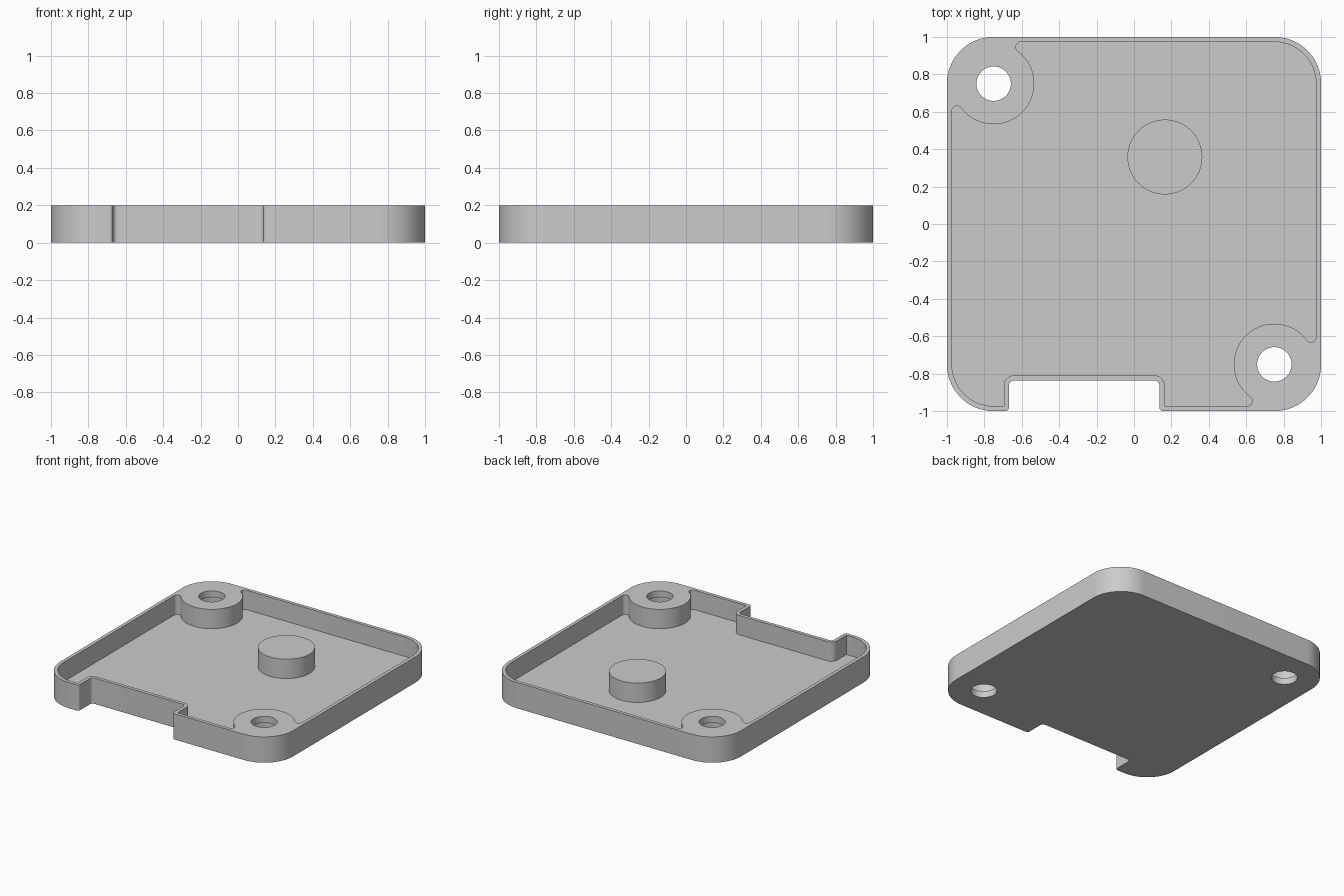
import bpy
import bmesh
from math import cos, sin, pi, radians, sqrt, atan2
from mathutils import Vector

if "Cube" in bpy.data.objects:
    bpy.data.objects.remove(bpy.data.objects["Cube"])

HEIGHT, FLOOR, WALL = 0.2, 0.05, 0.027
INNER = 1 - WALL
BOSS, BOSS_R, HOLE_R = 0.75, 0.217, 0.092
NOTCH_L, NOTCH_R, NOTCH_Y = -0.668, 0.136, -0.837

grey = bpy.data.materials.new("plain grey")
grey.use_nodes = True
grey.diffuse_color = (0.6, 0.6, 0.6, 1)
grey.node_tree.nodes["Principled BSDF"].inputs["Base Color"].default_value = (0.6, 0.6, 0.6, 1)


def arc(cx, cy, r, a0, a1, n):
    angles = [a0 + (a1 - a0) * i / n for i in range(n + 1)]
    return [(cx + r * cos(a), cy + r * sin(a)) for a in angles]


def rounded(corners):
    """Outline from (x, y, radius) corners; right-angled ones get a fillet."""
    out = []
    for i, (x, y, r) in enumerate(corners):
        p = Vector((x, y))
        if r == 0:
            out.append(p)
            continue
        u = (Vector(corners[i - 1][:2]) - p).normalized()
        v = (Vector(corners[(i + 1) % len(corners)][:2]) - p).normalized()
        n = 20 if r > 0.1 else 8
        for k in range(n + 1):
            f = k / n * pi / 2
            out.append(p + r * (u * (1 - sin(f)) + v * (1 - cos(f))))
    return out


def prism(name, outline, z0, z1):
    bm = bmesh.new()
    face = bm.faces.new([bm.verts.new((p[0], p[1], z0)) for p in outline])
    side = bmesh.ops.extrude_face_region(bm, geom=[face])
    verts = [g for g in side["geom"] if isinstance(g, bmesh.types.BMVert)]
    bmesh.ops.translate(bm, verts=verts, vec=(0, 0, z1 - z0))
    bmesh.ops.recalc_face_normals(bm, faces=bm.faces)
    mesh = bpy.data.meshes.new(name)
    bm.to_mesh(mesh)
    bm.free()
    mesh.materials.append(grey)
    obj = bpy.data.objects.new(name, mesh)
    bpy.context.collection.objects.link(obj)
    return obj


def disc(cx, cy, r, n=64):
    return arc(cx, cy, r, 0, 2 * pi, n)[:-1]


def cut(target, cutter):
    """Subtract the cutter, bake the result and discard the cutter."""
    mod = target.modifiers.new("cut", "BOOLEAN")
    mod.operation = "DIFFERENCE"
    mod.solver = "EXACT"
    mod.object = cutter
    cutter.hide_render = True
    bpy.context.view_layer.update()
    graph = bpy.context.evaluated_depsgraph_get()
    mesh = bpy.data.meshes.new_from_object(target.evaluated_get(graph))
    target.modifiers.clear()
    target.data = mesh
    bpy.data.objects.remove(cutter)


# Tray body with rounded corners and a notch in the front edge
tray = prism("tray", rounded([
    (-1, -1, 0.25), (NOTCH_L, -1, 0.02), (NOTCH_L, NOTCH_Y, 0.025),
    (NOTCH_R, NOTCH_Y, 0.025), (NOTCH_R, -1, 0.02),
    (1, -1, 0.25), (1, 1, 0.25), (-1, 1, 0.25)]), 0, HEIGHT)

# Pocket edge around one corner boss, with fillets where it meets the walls
near = INNER - WALL
rise = near - BOSS
far = BOSS - sqrt((BOSS_R + WALL) ** 2 - rise ** 2)
tilt = atan2(rise, BOSS - far)
boss_edge = (arc(far, -near, WALL, -pi / 2, tilt, 12)
             + arc(BOSS, -BOSS, BOSS_R, pi + tilt, pi / 2 - tilt, 40)[1:-1]
             + arc(near, -far, WALL, 3 * pi / 2 - tilt, 2 * pi, 12))
front_boss = [(x, y, 0) for x, y in boss_edge]
back_boss = [(-x, -y, 0) for x, y in boss_edge]

# Pocket that leaves the floor, thin walls and two bosses
cut(tray, prism("pocket_cutter", rounded(
    [(-INNER, -INNER, 0.223), (NOTCH_L - WALL, -INNER, 0),
     (NOTCH_L - WALL, NOTCH_Y + WALL, 0.05),
     (NOTCH_R + WALL, NOTCH_Y + WALL, 0.05), (NOTCH_R + WALL, -INNER, 0)]
    + front_boss + [(INNER, INNER, 0.223)] + back_boss), FLOOR, HEIGHT + 0.1))

# Screw holes, widened inside the bosses
for s in (-1, 1):
    cut(tray, prism("hole_cutter", disc(s * BOSS, -s * BOSS, HOLE_R), -0.1, HEIGHT + 0.1))
    cut(tray, prism("recess_cutter", disc(s * BOSS, -s * BOSS, 0.12), FLOOR, HEIGHT - 0.05))

# Round support post standing on the floor
post = prism("support_post", disc(0.165, 0.358, 0.2), FLOOR - 0.01, HEIGHT)

bpy.ops.object.select_all(action="DESELECT")
for obj in (tray, post):
    obj.select_set(True)
bpy.context.view_layer.objects.active = tray
bpy.ops.object.shade_smooth_by_angle(angle=radians(30))
